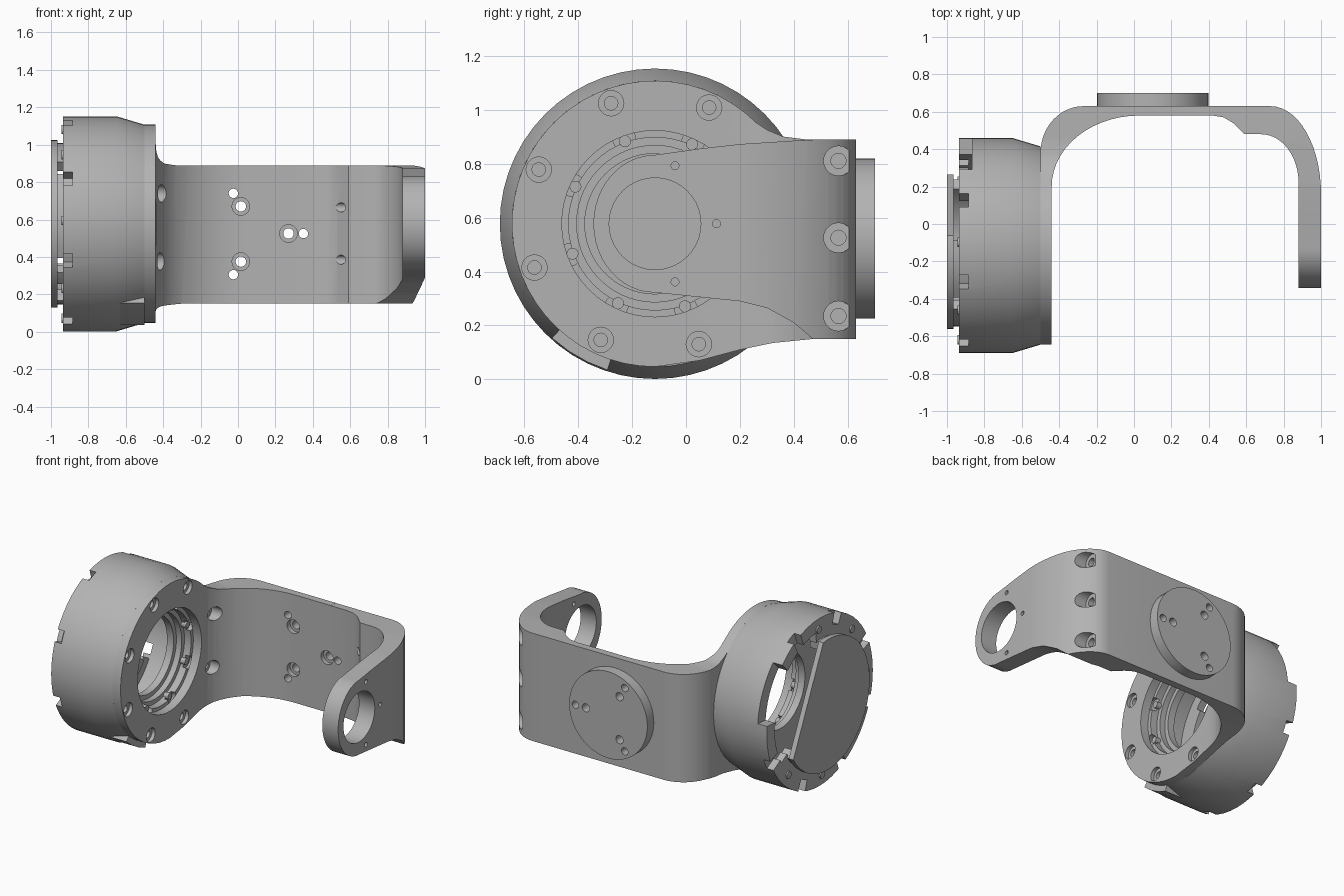
import bpy, bmesh, math

if "Cube" in bpy.data.objects:
    bpy.data.objects.remove(bpy.data.objects["Cube"], do_unlink=True)

CY, CZ = -0.115, 0.577      # joint axis, running along x
BOLTS = [20 + 45 * k for k in range(8)]

metal = bpy.data.materials.new("grey metal")
metal.use_nodes = True
metal.diffuse_color = (0.45, 0.45, 0.45, 1)
metal.node_tree.nodes["Principled BSDF"].inputs["Base Color"].default_value = (0.45, 0.45, 0.45, 1)


def arc(cx, cy, rx, ry, a0, a1, n=14):
    out = []
    for i in range(n + 1):
        a = math.radians(a0 + (a1 - a0) * i / n)
        out.append((cx + rx * math.cos(a), cy + ry * math.sin(a)))
    return out


def polar(r, a):
    return CY + r * math.cos(math.radians(a)), CZ + r * math.sin(math.radians(a))


def finish(name, bm):
    bmesh.ops.recalc_face_normals(bm, faces=bm.faces)
    me = bpy.data.meshes.new(name)
    bm.to_mesh(me)
    bm.free()
    ob = bpy.data.objects.new(name, me)
    bpy.context.scene.collection.objects.link(ob)
    return ob


def prism(name, pts, axis, t0, t1):
    """Extrude a 2D outline along an axis."""
    place = {"x": lambda p, t: (t, p[0], p[1]),
             "y": lambda p, t: (p[0], t, p[1]),
             "z": lambda p, t: (p[0], p[1], t)}[axis]
    bm = bmesh.new()
    a = [bm.verts.new(place(p, t0)) for p in pts]
    b = [bm.verts.new(place(p, t1)) for p in pts]
    bm.faces.new(a)
    bm.faces.new(b[::-1])
    for i in range(len(pts)):
        j = (i + 1) % len(pts)
        bm.faces.new((a[i], a[j], b[j], b[i]))
    return finish(name, bm)


def cylinder(name, c, r, axis, t0, t1, n=20):
    return prism(name, arc(c[0], c[1], r, r, 0, 360, n)[:-1], axis, t0, t1)


def sector(name, r0, r1, a0, a1, t0, t1):
    n = max(3, int((a1 - a0) / 7.5))
    pts = arc(CY, CZ, r1, r1, a0, a1, n) + arc(CY, CZ, r0, r0, a1, a0, n)
    return prism(name, pts, "x", t0, t1)


def lathe(name, profile, n=56):
    """Closed (x, radius) profile turned about the joint axis."""
    bm = bmesh.new()
    rings = []
    for i in range(n):
        rings.append([bm.verts.new((x, *polar(r, 360 * i / n))) for x, r in profile])
    for i in range(n):
        p, q = rings[i], rings[(i + 1) % n]
        for k in range(len(profile)):
            m = (k + 1) % len(profile)
            bm.faces.new((p[k], p[m], q[m], q[k]))
    return finish(name, bm)


def boolean(ob, tool, op="DIFFERENCE"):
    tool.hide_render = True
    mod = ob.modifiers.new("bool", "BOOLEAN")
    mod.operation, mod.solver, mod.object = op, "EXACT", tool
    bpy.context.view_layer.update()
    dg = bpy.context.evaluated_depsgraph_get()
    me = bpy.data.meshes.new_from_object(ob.evaluated_get(dg))
    ob.modifiers.clear()
    ob.data = me
    bpy.data.objects.remove(tool, do_unlink=True)


def drill(ob, c, r, axis, t0, t1, n=20):
    boolean(ob, cylinder("cutter", c, r, axis, t0, t1, n))


# U-shaped bracket: plan outline split at SEAM, each half trimmed by its side outline
SEAM = 0.3
left_plan = ([(-0.5, -0.7)] + arc(-0.27, 0.38, 0.23, 0.25, 180, 90) + [(SEAM, 0.63), (SEAM, 0.58)]
             + arc(0.03, 0.2, 0.47, 0.38, 90, 180) + [(-0.44, -0.7)])
right_plan = ([(SEAM, 0.63)] + arc(0.73, 0.16, 0.27, 0.47, 90, 0) + [(1.0, -0.5), (0.88, -0.5)]
              + arc(0.68, 0.22, 0.2, 0.26, 0, 90)
              + [(0.59, 0.48), (0.53, 0.54), (0.48, 0.57), (0.42, 0.58), (SEAM, 0.58)])
left_side = (arc(CY, CZ, 0.53, 0.53, 45, 270, 36)
             + [(0.05, 0.07), (0.2, 0.11), (0.32, 0.135), (0.47, 0.15), (0.7, 0.15), (0.7, 0.89),
                (0.44, 0.89), (0.36, 0.9), (0.3, 0.925)])
right_side = (arc(CY, CZ, 0.228, 0.255, 90, 270, 24)
              + [(0.1, 0.3), (0.2, 0.29), (0.3, 0.265), (0.4, 0.21), (0.47, 0.15), (0.7, 0.15),
                 (0.7, 0.89), (0.45, 0.888), (0.2, 0.872), (0.05, 0.855)])
halves = []
for plan, side in ((left_plan, left_side), (right_plan, right_side)):
    half = prism("half", plan, "z", -0.2, 1.4)
    boolean(half, prism("trim", side, "x", -0.8, 1.3), "INTERSECT")
    halves.append(half)
bm = bmesh.new()
for half in halves:
    bm.from_mesh(half.data)
    bpy.data.objects.remove(half, do_unlink=True)
seam_faces = [f for f in bm.faces if all(abs(v.co.x - SEAM) < 1e-4 for v in f.verts)]
bmesh.ops.delete(bm, geom=seam_faces, context="FACES")
bmesh.ops.remove_doubles(bm, verts=bm.verts, dist=1e-4)
bracket = finish("bracket", bm)

# Bearing holes and bolt holes of the two arms
drill(bracket, (CY, CZ), 0.345, "x", -0.6, -0.3, 56)
drill(bracket, (CY, CZ), 0.17, "x", 0.8, 1.1, 40)
for a in BOLTS:
    drill(bracket, polar(0.475, a), 0.047, "x", -0.465, -0.2)
    drill(bracket, polar(0.475, a), 0.025, "x", -0.49, -0.2)
for a in (0, 71, -71):
    drill(bracket, polar(0.228, a), 0.015, "x", 0.8, 1.1, 12)
for z in (0.81, 0.525, 0.235):
    drill(bracket, (0.565, z), 0.055, "x", 0.82, 1.1)
    drill(bracket, (0.565, z), 0.028, "x", 0.72, 0.9)
for z in (0.665, 0.385):
    drill(bracket, (0.52, z), 0.025, "x", 0.5, 0.64)

# Round mounting boss on the back
boss = cylinder("mounting_boss", (0.1, 0.522), 0.297, "y", 0.63, 0.7, 56)
for c in ((0.015, 0.67), (0.015, 0.375), (0.27, 0.525)):
    drill(bracket, c, 0.047, "y", 0.5, 0.61)
    for ob in (bracket, boss):
        drill(ob, c, 0.028, "y", 0.5, 0.8)
for c in ((-0.025, 0.74), (-0.025, 0.305), (0.35, 0.525)):
    for ob in (bracket, boss):
        drill(ob, c, 0.025, "y", 0.5, 0.8)

# Motor housing with stepped bore
housing = lathe("motor_housing", [(-0.935, 0.575), (-0.65, 0.575), (-0.5, 0.53), (-0.5, 0.32),
                                  (-0.55, 0.32), (-0.55, 0.29), (-0.59, 0.29), (-0.59, 0.26),
                                  (-0.64, 0.26), (-0.64, 0.49), (-0.935, 0.49)])
for a in BOLTS:
    drill(housing, polar(0.335, a), 0.042, "x", -0.53, -0.4)
    if a != 20:
        boolean(housing, sector("notch", 0.45, 0.65, a - 4, a + 4, -1.0, -0.885))
boolean(housing, sector("opening", 0.4, 0.7, 5, 45, -1.0, -0.865))

# Pad under the tapered part, rear lip and screws
sector("housing_pad", 0.45, 0.57, 228, 252, -0.66, -0.5)
sector("rear_lip", 0.42, 0.5, 85, 328, -0.935, -0.885)
for a in range(88, 330, 45):
    cylinder("rear_screw", polar(0.505, a), 0.025, "x", -0.945, -0.9, 14)
for a in BOLTS:
    cylinder("bore_screw", polar(0.325, a), 0.022, "x", -0.56, -0.515, 14)

# Rear cover, cut off along a chord, on a split skirt
prism("rear_cover", arc(CY, CZ, 0.447, 0.447, 83, 328, 44), "x", -1.0, -0.965)
for a0, a1 in ((86, 130), (142, 205), (217, 228), (252, 325)):
    sector("cover_skirt", 0.37, 0.432, a0, a1, -0.966, -0.88)

# Shared material and shading
for ob in list(bpy.context.scene.collection.objects):
    if ob.type != "MESH":
        continue
    ob.data.materials.clear()
    ob.data.materials.append(metal)
    bpy.ops.object.select_all(action="DESELECT")
    ob.select_set(True)
    bpy.context.view_layer.objects.active = ob
    bpy.ops.object.shade_smooth_by_angle(angle=math.radians(22))
